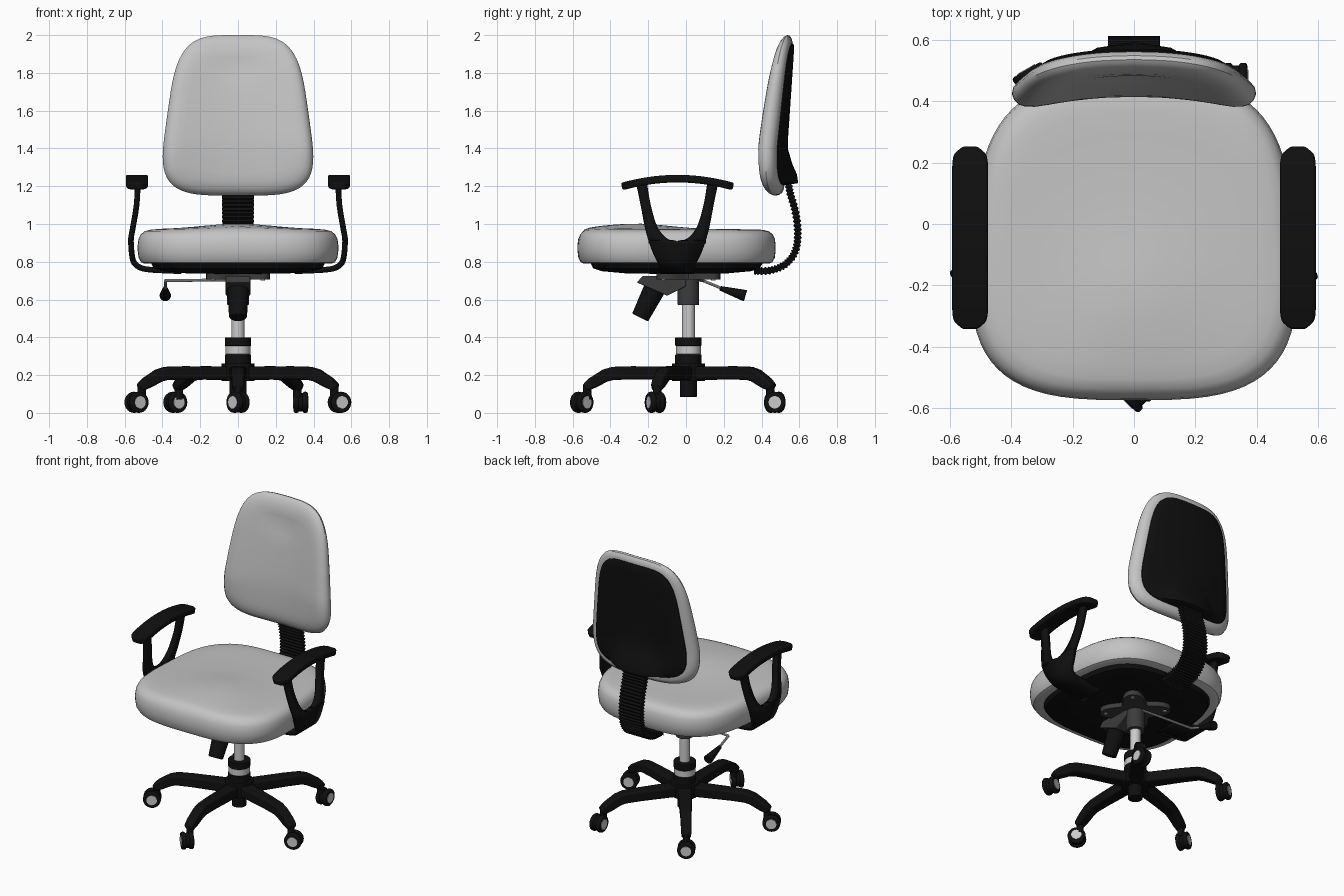
import bpy, bmesh, math
from mathutils import Vector, Matrix

if "Cube" in bpy.data.objects:
    bpy.data.objects.remove(bpy.data.objects["Cube"])


def material(name, v):
    m = bpy.data.materials.new(name)
    m.diffuse_color = (v, v, v, 1)
    m.use_nodes = True
    m.node_tree.nodes["Principled BSDF"].inputs["Base Color"].default_value = m.diffuse_color
    return m


FABRIC = material("light grey fabric", 0.55)
BLACK = material("black plastic", 0.005)
METAL = material("pale metal", 0.6)
STEEL = material("dark steel", 0.045)


def make(name, verts, faces, mat, bevel=0):
    bm = bmesh.new()
    vs = [bm.verts.new(v) for v in verts]
    for f in faces:
        bm.faces.new([vs[i] for i in f])
    bmesh.ops.remove_doubles(bm, verts=bm.verts, dist=1e-5)
    bmesh.ops.recalc_face_normals(bm, faces=bm.faces)
    me = bpy.data.meshes.new(name)
    bm.to_mesh(me)
    bm.free()
    me.materials.append(mat)
    ob = bpy.data.objects.new(name, me)
    bpy.context.collection.objects.link(ob)
    if bevel:
        b = ob.modifiers.new("bevel", "BEVEL")
        b.width, b.segments, b.limit_method = bevel, 3, "ANGLE"
    return ob


def loft(name, rings, mat, bevel=0):
    """Skin a list of equal-length rings and cap both ends."""
    n = len(rings[0])
    verts = [v for r in rings for v in r]
    faces = [(k * n + i, k * n + (i + 1) % n, (k + 1) * n + (i + 1) % n, (k + 1) * n + i)
             for k in range(len(rings) - 1) for i in range(n)]
    faces += [tuple(range(n)), tuple(range(len(verts) - n, len(verts)))]
    return make(name, verts, faces, mat, bevel)


def pad(name, profile, shape, power, mat, n=72):
    """Superellipse cushion: profile of (scale, depth), placed by shape(u, v, depth)."""
    rings = []
    for s, d in profile:
        ring = []
        for i in range(n):
            a = 2 * math.pi * i / n
            c, q = math.cos(a), math.sin(a)
            u = math.copysign(abs(c) ** (2 / power), c)
            v = math.copysign(abs(q) ** (2 / power), q)
            ring.append(shape(u * s, v * s, d))
        rings.append(ring)
    return loft(name, rings, mat)


def cyl(name, p0, p1, r0, r1, mat, n=28, bevel=0):
    p0, p1 = Vector(p0), Vector(p1)
    q = (p1 - p0).to_track_quat("Z", "Y")
    rings = [[p + q @ Vector((r * math.cos(2 * math.pi * i / n), r * math.sin(2 * math.pi * i / n), 0))
              for i in range(n)] for p, r in ((p0, r0), (p1, r1))]
    return loft(name, rings, mat, bevel)


def strip(name, pts, mat, x=0, bevel=0):
    """Sweep a rectangle along (y, z, half width, half thickness) stations."""
    rings = []
    for i, (y, z, w, t) in enumerate(pts):
        a, b = pts[max(i - 1, 0)], pts[min(i + 1, len(pts) - 1)]
        d = Vector((b[0] - a[0], b[1] - a[1])).normalized()
        ny, nz = -d.y * t, d.x * t
        rings.append([(x - w, y - ny, z - nz), (x + w, y - ny, z - nz),
                      (x + w, y + ny, z + nz), (x - w, y + ny, z + nz)])
    return loft(name, rings, mat, bevel)


def spline(pts, steps):
    """Catmull-Rom interpolation through points."""
    p = [Vector(q) for q in [pts[0]] + pts + [pts[-1]]]
    out = []
    for i in range(1, len(p) - 2):
        for k in range(steps):
            t = k / steps
            out.append(0.5 * (2 * p[i] + (p[i + 1] - p[i - 1]) * t
                       + (2 * p[i - 1] - 5 * p[i] + 4 * p[i + 1] - p[i + 2]) * t * t
                       + (3 * p[i] - p[i - 1] - 3 * p[i + 1] + p[i + 2]) * t ** 3))
    return out + [p[-1]]


# seat cushion with a low swell at the front, and the pan below it
def seat_shape(u, v, z):
    x, y = u * (0.525 - 0.035 * v), -0.05 + 0.525 * v
    if z > 0.95:
        z += 0.03 * math.exp(-(x / 0.26) ** 2 - ((y + 0.27) / 0.25) ** 2)
    return x, y, z


pad("seat", [(0.01, 0.79), (0.5, 0.79), (0.93, 0.79), (0.965, 0.797), (0.99, 0.82), (1, 0.86),
             (1, 0.885), (0.992, 0.92), (0.97, 0.945), (0.93, 0.961), (0.87, 0.969), (0.78, 0.972),
             (0.65, 0.972), (0.5, 0.972), (0.35, 0.972), (0.2, 0.972), (0.1, 0.972), (0.01, 0.972)],
    seat_shape, 3.2, FABRIC)
pad("seat_pan", [(0.01, 0.735), (0.5, 0.738), (0.75, 0.75), (0.84, 0.765), (0.87, 0.795), (0.01, 0.795)],
    seat_shape, 3.2, BLACK)


# backrest, curved to hold the sitter, and its rear shell
def back_y(x, z, d):
    s = max(0, (z - 1.4) / 0.6)
    front = 0.385 + 0.085 * s ** 1.2
    rear = 0.49 + 0.047 * s
    return front + (rear - front) * d + 0.03 * max(-0.6, 1 - (x / 0.3) ** 2)


def back_shape(u, v, d):
    x, z = u * (0.375 - 0.06 * v), 1.575 + 0.425 * v
    y = back_y(x, z, d)
    if d < 0.05:
        y += 0.012 * math.exp(-(x / 0.12) ** 2 - ((z - 1.83) / 0.05) ** 2)
    return x, y, z


def shell_shape(u, v, d):
    x, z = u * (0.32 - 0.05 * v), 1.58 + 0.375 * v
    y = back_y(x, z, d)
    if d > 1.05:
        y += 0.06 * math.exp(-((z - 1.22) / 0.11) ** 2 - (x / 0.17) ** 4)
    return x, y, z


pad("backrest", [(0.01, 0), (0.15, 0), (0.3, 0), (0.45, 0), (0.6, 0), (0.72, 0), (0.82, 0.02), (0.9, 0.1),
                 (0.95, 0.22), (0.985, 0.38), (1, 0.55), (0.99, 0.75), (0.96, 0.9), (0.92, 0.98),
                 (0.86, 1), (0.5, 1), (0.01, 1)], back_shape, 4, FABRIC)
pad("backrest_shell", [(0.01, 0.9), (0.5, 0.9), (1, 0.9), (1, 1.05), (0.97, 1.13), (0.85, 1.15), (0.7, 1.15),
                       (0.5, 1.15), (0.3, 1.15), (0.01, 1.15)], shell_shape, 4.5, BLACK)

# ribbed spine joining seat and backrest
path = spline([(0.36, 0.75), (0.45, 0.755), (0.53, 0.79), (0.58, 0.86), (0.592, 0.96),
               (0.578, 1.07), (0.55, 1.17), (0.54, 1.25)], 10)
strip("back_spine", [(p.x, p.y, 0.085 if i % 2 else 0.08, 0.022 if i % 2 else 0.014)
                     for i, p in enumerate(path)], BLACK)

# armrests: bent sheet loop (x, z, outer half, inner half) with an arched pad
sheet = spline([(0.53, 1.22, 0.218, 0.16), (0.537, 1.1, 0.193, 0.14), (0.555, 0.99, 0.172, 0.108),
                (0.565, 0.935, 0.158, 0.07), (0.567, 0.912, 0.152, 0.03), (0.567, 0.905, 0.15, 0),
                (0.562, 0.84, 0.125, 0), (0.55, 0.795, 0.1, 0), (0.515, 0.768, 0.088, 0),
                (0.45, 0.757, 0.085, 0), (0.3, 0.75, 0.09, 0)], 4)
for side, sx in (("left", -1), ("right", 1)):
    verts, faces = [], []
    for k, (x, z, w, h) in enumerate(sheet):
        h = max(h, 0) if k < 20 else 0
        verts += [(sx * x, -0.047 + o, z) for o in (-w, -h, h, w)]
        if k:
            a, b = 4 * k - 4, 4 * k
            faces += [(a, a + 1, b + 1, b), (a + 2, a + 3, b + 3, b + 2)]
    arm = make(side + "_arm_support", verts, faces, BLACK)
    sol = arm.modifiers.new("thickness", "SOLIDIFY")
    sol.thickness, sol.offset = 0.03, 0
    pts = []
    for i in range(25):
        t = -1 + i / 12
        pts.append((-0.045 + 0.295 * t, 1.24 - 0.042 * t * t,
                    0.025 + 0.034 * (1 - abs(t) ** 14) ** 0.5, 0.02))
    strip(side + "_arm_pad", pts, BLACK, sx * 0.535, 0.01)

# tilt mechanism under the seat
star = [[(r * math.cos(a), 0.013 + r * math.sin(a), z) for a, r in
         ((2 * math.pi * i / 64, 0.11 + 0.11 * math.sin(4 * math.pi * i / 64) ** 2) for i in range(64))]
        for z in (0.705, 0.742)]
loft("mount_plate", star, STEEL)
for i in range(4):
    a = math.pi / 4 + i * math.pi / 2
    x, y = 0.185 * math.cos(a), 0.013 + 0.185 * math.sin(a)
    cyl("plate_screw", (x, y, 0.70), (x, y, 0.71), 0.012, 0.012, METAL, 12)
loft("tilt_housing", [[(x, y, z) for y, z in ((-0.26, 0.69), (-0.23, 0.725), (0, 0.725), (0, 0.67), (-0.1, 0.62))]
                      for x in (-0.065, 0.065)], STEEL, 0.006)
cyl("tension_knob", (0, -0.165, 0.66), (0, -0.243, 0.505), 0.058, 0.047, BLACK, 16, 0.006)
lever = [(0, 0.06, 0.705), (-0.385, 0.09, 0.70), (-0.385, 0.2, 0.655)]
for a, b in zip(lever, lever[1:]):
    cyl("lever_rod", a, b, 0.008, 0.008, METAL, 10)
cyl("lever_knob", (-0.385, 0.18, 0.66), (-0.385, 0.315, 0.62), 0.012, 0.031, BLACK, 16, 0.004)

# central column
CY = 0.013
for name, z0, z1, r, mat in (("column_socket", 0.57, 0.72, 0.057, STEEL), ("gas_column", 0.38, 0.6, 0.034, METAL),
                             ("column_collar", 0.355, 0.4, 0.07, BLACK), ("column_ring", 0.31, 0.355, 0.066, METAL),
                             ("column_sleeve", 0.24, 0.31, 0.07, BLACK), ("base_hub", 0.168, 0.262, 0.088, BLACK),
                             ("hub_stub", 0.085, 0.17, 0.046, BLACK)):
    cyl(name, (0, CY, z0), (0, CY, z1), r, r, mat, 36, 0.004)

# five legs with twin-wheel casters, each swivelled its own way
leg_path = [(0.04, 0.21, 0.045, 0.036), (0.3, 0.212, 0.038, 0.035), (0.4, 0.209, 0.035, 0.035),
            (0.44, 0.198, 0.034, 0.034), (0.51, 0.158, 0.032, 0.03), (0.55, 0.132, 0.03, 0.02)]
for i, swivel in enumerate((45, -70, 0, -60, -60)):
    a = math.radians(-90 + 72 * i)
    leg = strip("base_leg", leg_path, BLACK, 0, 0.012)
    leg.matrix_world = Matrix.Translation((0, CY, 0)) @ Matrix.Rotation(a - math.pi / 2, 4, "Z")
    c = Vector((0.565 * math.cos(a), CY + 0.565 * math.sin(a), 0.056))
    ax = Vector((math.cos(math.radians(swivel)), math.sin(math.radians(swivel)), 0))
    stem = c - 0.03 * Vector((math.cos(a), math.sin(a), 0))
    cyl("caster_stem", (stem.x, stem.y, 0.07), (stem.x, stem.y, 0.15), 0.022, 0.022, BLACK, 16)
    cyl("caster_hood", c - ax * 0.012, c + ax * 0.012, 0.048, 0.048, BLACK)
    for s in (-1, 1):
        cyl("caster_wheel", c + ax * s * 0.01, c + ax * s * 0.038, 0.056, 0.056, BLACK, 28, 0.01)
        cyl("wheel_cap", c + ax * s * 0.03, c + ax * s * 0.041, 0.033, 0.033, METAL, 20)

# smooth shading with crisp edges
for ob in bpy.data.objects:
    ob.select_set(True)
    bpy.context.view_layer.objects.active = ob
bpy.ops.object.shade_smooth_by_angle(angle=math.radians(35))
